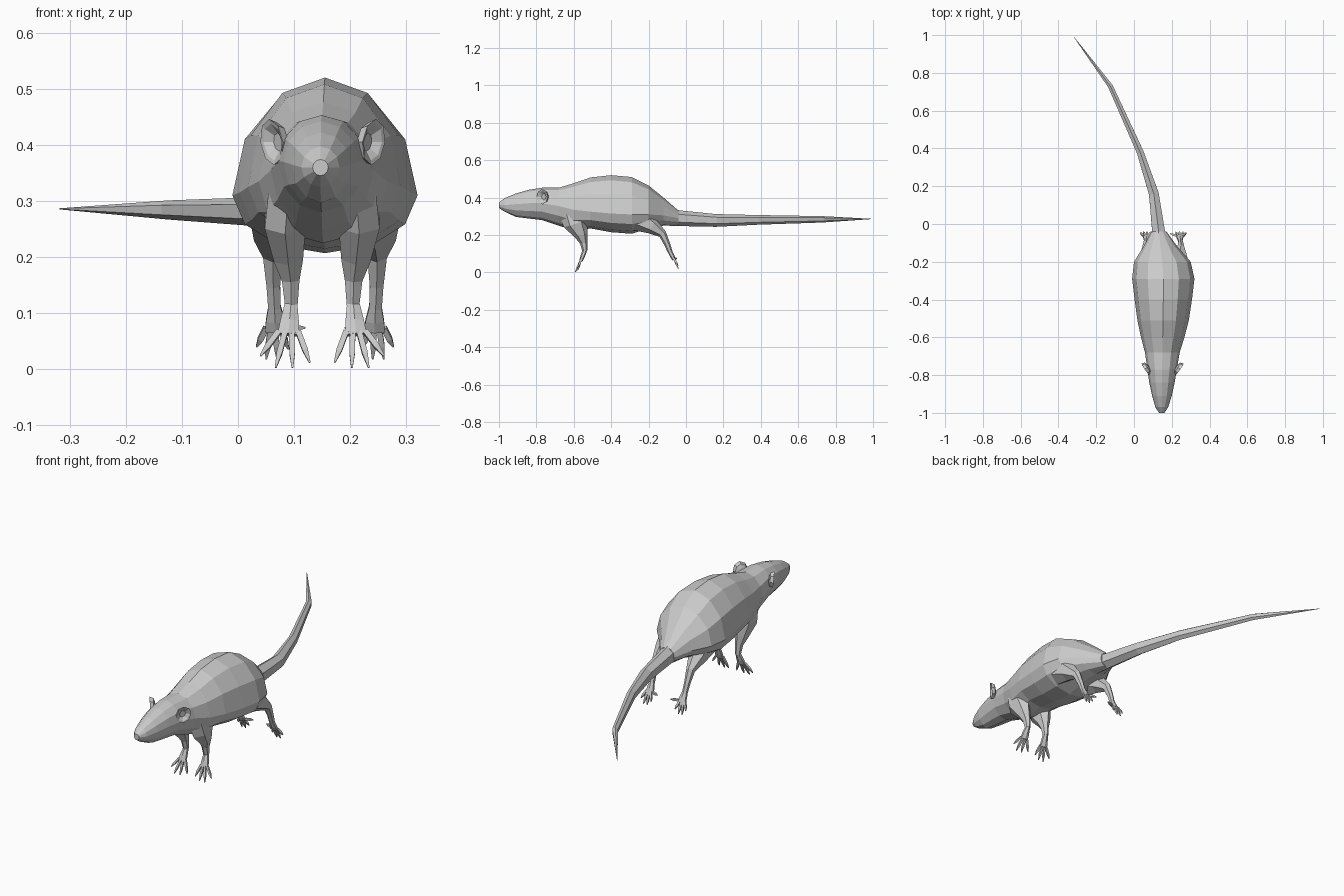
import bpy, bmesh, math
from mathutils import Vector

if "Cube" in bpy.data.objects:
    bpy.data.objects.remove(bpy.data.objects["Cube"])


def finish(name, bm):
    bmesh.ops.recalc_face_normals(bm, faces=bm.faces)
    me = bpy.data.meshes.new(name)
    bm.to_mesh(me)
    bm.free()
    ob = bpy.data.objects.new(name, me)
    bpy.context.collection.objects.link(ob)
    return ob


def skin(bm, rings):
    """Bridge a row of point rings and cap both ends."""
    loops = [[bm.verts.new(p) for p in r] for r in rings]
    n = len(loops[0])
    for a, b in zip(loops, loops[1:]):
        for i in range(n):
            j = (i + 1) % n
            bm.faces.new((a[i], a[j], b[j], b[i]))
    bm.faces.new(loops[0])
    bm.faces.new(loops[-1])


def tube(bm, path, sides):
    """Path of (x, y, z, radius across, radius front to back)."""
    pts = [Vector(p[:3]) for p in path]
    rings = []
    for i, p in enumerate(pts):
        t = (pts[min(i + 1, len(pts) - 1)] - pts[max(i - 1, 0)]).normalized()
        u = Vector((1, 0, 0))
        u = (u - t * u.dot(t)).normalized()
        v = t.cross(u)
        ru, rv = path[i][3:]
        angles = [2 * math.pi * (k + 0.5) / sides for k in range(sides)]
        rings.append([p + u * ru * math.cos(a) + v * rv * math.sin(a) for a in angles])
    skin(bm, rings)


# body and head: y, centre x, half width, bottom, widest height, top
sections = [
    (-1.00, .147, .014, .345, .360, .374),
    (-.97, .147, .034, .325, .360, .397),
    (-.91, .148, .052, .297, .365, .422),
    (-.84, .148, .067, .288, .370, .442),
    (-.77, .149, .078, .280, .370, .453),
    (-.68, .150, .092, .250, .355, .453),
    (-.60, .152, .115, .225, .335, .477),
    (-.51, .154, .136, .235, .325, .508),
    (-.40, .155, .152, .215, .315, .520),
    (-.29, .155, .165, .207, .310, .510),
    (-.20, .150, .150, .235, .310, .465),
    (-.12, .140, .090, .250, .305, .400),
    (-.04, .132, .040, .250, .290, .330),
]
rings = []
for y, cx, hw, lo, mid, hi in sections:
    ring = []
    for k in range(12):
        a = k * math.pi / 6
        c = math.cos(a)
        ring.append((cx + hw * math.sin(a), y, mid + c * ((hi - mid) if c > 0 else (mid - lo))))
    rings.append(ring)
bm = bmesh.new()
skin(bm, rings)
finish("body", bm)

# tail
bm = bmesh.new()
tube(bm, [(.136, -.12, .305, .05, .055), (.13, -.04, .29, .039, .042),
          (.105, .16, .278, .03, .034), (.033, .38, .281, .021, .026),
          (-.125, .73, .284, .015, .017), (-.318, .99, .286, .001, .001)], 6)
finish("tail", bm)


def paw(bm, wrist, palm, tips):
    """Flat palm with tapered toes fanning out to the tips."""
    w, p = Vector(wrist), Vector(palm)
    tube(bm, [(*w, .012, .012), (*w.lerp(p, .6), .019, .012), (*p, .022, .009)], 6)
    for i, tip in enumerate(tips):
        start = p + Vector(((i / (len(tips) - 1) - .5) * .034, 0, .006))
        tip = Vector(tip)
        tube(bm, [(*start, .007, .007), (*start.lerp(tip, .6), .007, .007), (*tip, .002, .002)], 4)


for side, label in ((-1, "left"), (1, "right")):
    # front leg and paw
    c = .15
    bm = bmesh.new()
    tube(bm, [(c + side * .06, -.60, .33, .04, .085), (c + side * .066, -.59, .26, .042, .065),
              (c + side * .06, -.56, .20, .030, .036), (c + side * .056, -.547, .16, .018, .021),
              (c + side * .055, -.54, .115, .013, .014)], 6)
    wrist = (c + side * .055, -.54, .12)
    palm = (c + side * .06, -.562, .062)
    tips = [(c + side * x, y, z) for x, y, z in
            ((.022, -.578, .012), (.053, -.59, .003), (.083, -.592, .003), (.11, -.578, .024))]
    paw(bm, wrist, palm, tips if side > 0 else tips[::-1])
    finish("front_leg_" + label, bm)

    # hind leg and foot, toes trailing backwards
    c = .155
    bm = bmesh.new()
    tube(bm, [(c + side * .085, -.25, .29, .055, .075), (c + side * .09, -.18, .245, .042, .042),
              (c + side * .093, -.125, .205, .020, .022), (c + side * .092, -.10, .15, .014, .016),
              (c + side * .09, -.085, .11, .013, .013)], 6)
    wrist = (c + side * .09, -.087, .115)
    palm = (c + side * .088, -.064, .068)
    tips = [(c + side * x, y, z) for x, y, z in
            ((.035, -.05, .074), (.065, -.042, .036), (.085, -.04, .018),
             (.105, -.04, .018), (.122, -.045, .04))]
    paw(bm, wrist, palm, tips if side > 0 else tips[::-1])
    finish("hind_leg_" + label, bm)

    # cupped ear facing forward and outward
    bm = bmesh.new()
    centre = Vector((.151 + side * .086, -.765, .405))
    across = Vector((side * .56, .83, 0))
    facing = Vector((side * .83, -.56, 0))
    up = Vector((side * .1, 0, 1))

    def ear_ring(scale, depth):
        return [centre + across * (.036 * scale * math.cos(k * math.pi / 4))
                + up * (.041 * scale * math.sin(k * math.pi / 4)) + facing * depth for k in range(8)]
    skin(bm, [ear_ring(.4, -.016), ear_ring(.85, -.010), ear_ring(1, .006),
              ear_ring(.8, .004), ear_ring(.4, -.008)])
    finish("ear_" + label, bm)
